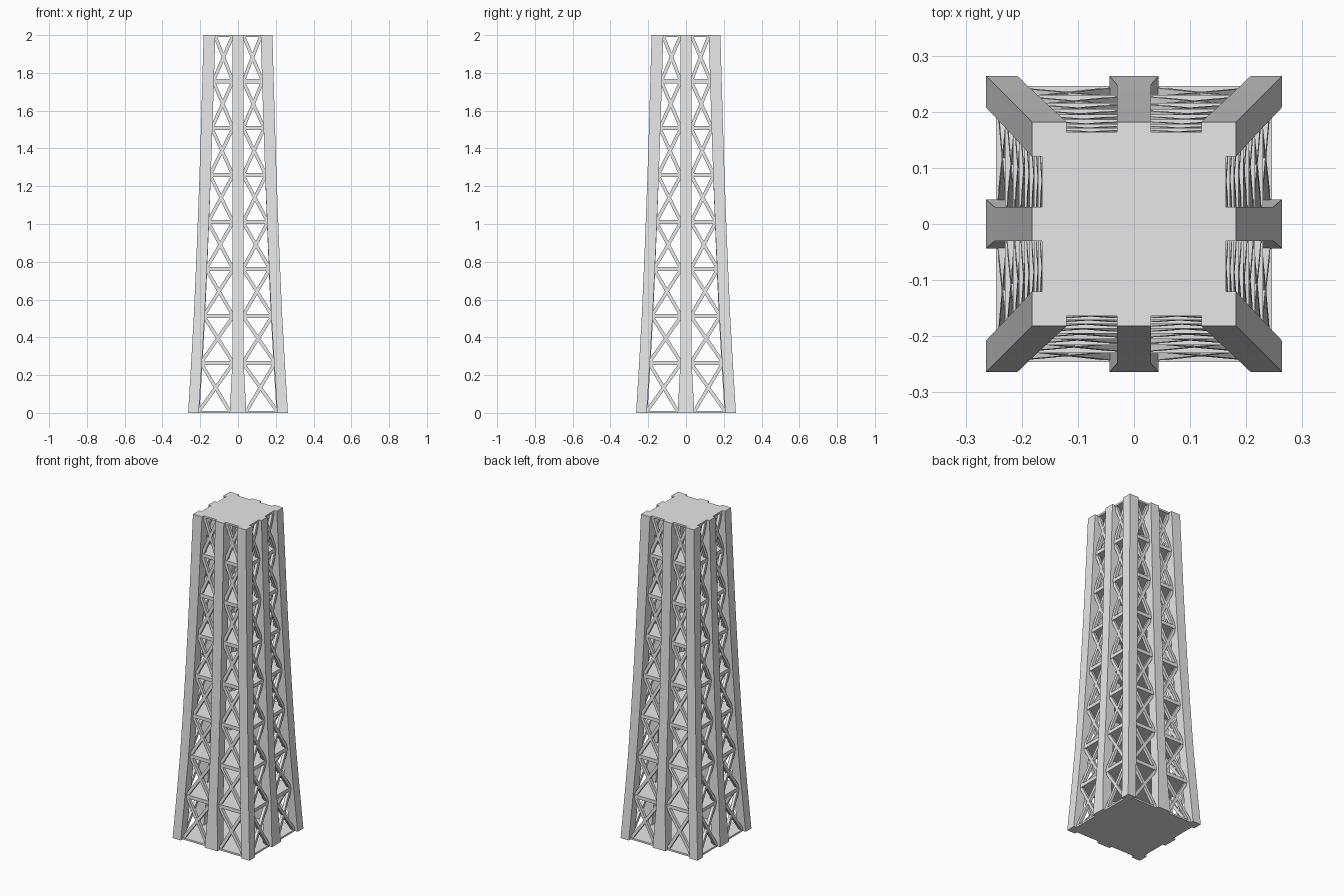
import bpy, bmesh, math
from mathutils import Vector, Matrix

if "Cube" in bpy.data.objects:
    bpy.data.objects.remove(bpy.data.objects["Cube"])

steel = bpy.data.materials.new("light grey steel")
steel.diffuse_color = (0.8, 0.8, 0.8, 1)
steel.use_nodes = True
steel.node_tree.nodes["Principled BSDF"].inputs["Base Color"].default_value = steel.diffuse_color

# Tower profile: half width of the outer face at each floor level
OUTER = [0.264, 0.248, 0.234, 0.223, 0.213, 0.204, 0.196, 0.189, 0.182]
LEVELS = [0.0] + [0.0165 + 0.2485 * i for i in range(1, 8)] + [2.0]
LIP = 0.018
PIER_HALF = [0.044] + [0.03] * 8
LEG_WIDTH = [0.056 + 0.006 * i / 8 for i in range(9)]


def finish(bm, name):
    bmesh.ops.recalc_face_normals(bm, faces=bm.faces)
    mesh = bpy.data.meshes.new(name)
    bm.to_mesh(mesh)
    bm.free()
    mesh.materials.append(steel)
    obj = bpy.data.objects.new(name, mesh)
    bpy.context.collection.objects.link(obj)
    return obj


def loft(bm, sections):
    """Skin rectangles (x0, x1, y0, y1, z) into a capped column."""
    rings = [[bm.verts.new(p) for p in ((x0, y0, z), (x1, y0, z), (x1, y1, z), (x0, y1, z))]
             for x0, x1, y0, y1, z in sections]
    for a, b in zip(rings, rings[1:]):
        for i in range(4):
            j = (i + 1) % 4
            bm.faces.new((a[i], a[j], b[j], b[i]))
    bm.faces.new(rings[0][::-1])
    bm.faces.new(rings[-1])


def bar(bm, a, b, width, depth):
    """Straight brace between two points, lying in the front face."""
    a, b = Vector(a), Vector(b)
    along = (b - a).normalized()
    side = along.cross(Vector((0, 1, 0))).normalized()
    out = side.cross(along)
    rot = Matrix((side, out, along)).transposed().to_4x4()
    size = Matrix.Diagonal((width, depth, (b - a).length, 1))
    bmesh.ops.create_cube(bm, size=1, matrix=Matrix.Translation((a + b) / 2) @ rot @ size)


def four_sides(build, name):
    """Build a part on the front, then repeat it on all four sides."""
    for k, side in enumerate(("front", "right", "back", "left")):
        bm = bmesh.new()
        build(bm)
        bmesh.ops.rotate(bm, verts=bm.verts, matrix=Matrix.Rotation(k * math.pi / 2, 3, 'Z'))
        finish(bm, f"{side}_{name}")


# Corner legs
def corner_leg(bm):
    loft(bm, [(o - w, o, -o, -o + w, z) for o, w, z in zip(OUTER, LEG_WIDTH, LEVELS)])


# Middle piers, flared at the foot
def middle_pier(bm):
    loft(bm, [(-h, h, -o, -o + 0.06, z) for o, h, z in zip(OUTER, PIER_HALF, LEVELS)])


# Crossed braces in the bays either side of the pier
def cross_braces(bm):
    for i in range(8):
        z0, z1 = LEVELS[i] + 0.008, LEVELS[i + 1] - 0.008
        y0, y1 = -OUTER[i] + 0.03, -OUTER[i + 1] + 0.03
        in0, in1 = PIER_HALF[i], PIER_HALF[i + 1]
        out0, out1 = OUTER[i] - LEG_WIDTH[i], OUTER[i + 1] - LEG_WIDTH[i + 1]
        for s in (-1, 1):
            bar(bm, (s * in0, y0, z0), (s * out1, y1, z1), 0.018, 0.018)
            bar(bm, (s * out0, y0, z0), (s * in1, y1, z1), 0.018, 0.018)


four_sides(corner_leg, "corner_leg")
four_sides(middle_pier, "middle_pier")
four_sides(cross_braces, "cross_braces")

# Floor slabs
for i, (o, z) in enumerate(zip(OUTER, LEVELS)):
    r = o - LIP
    low, high = max(z - 0.011, 0), min(z + 0.011, 2.0)
    bm = bmesh.new()
    loft(bm, [(-r, r, -r, r, low), (-r, r, -r, r, high)])
    finish(bm, f"floor_slab_{i}")
